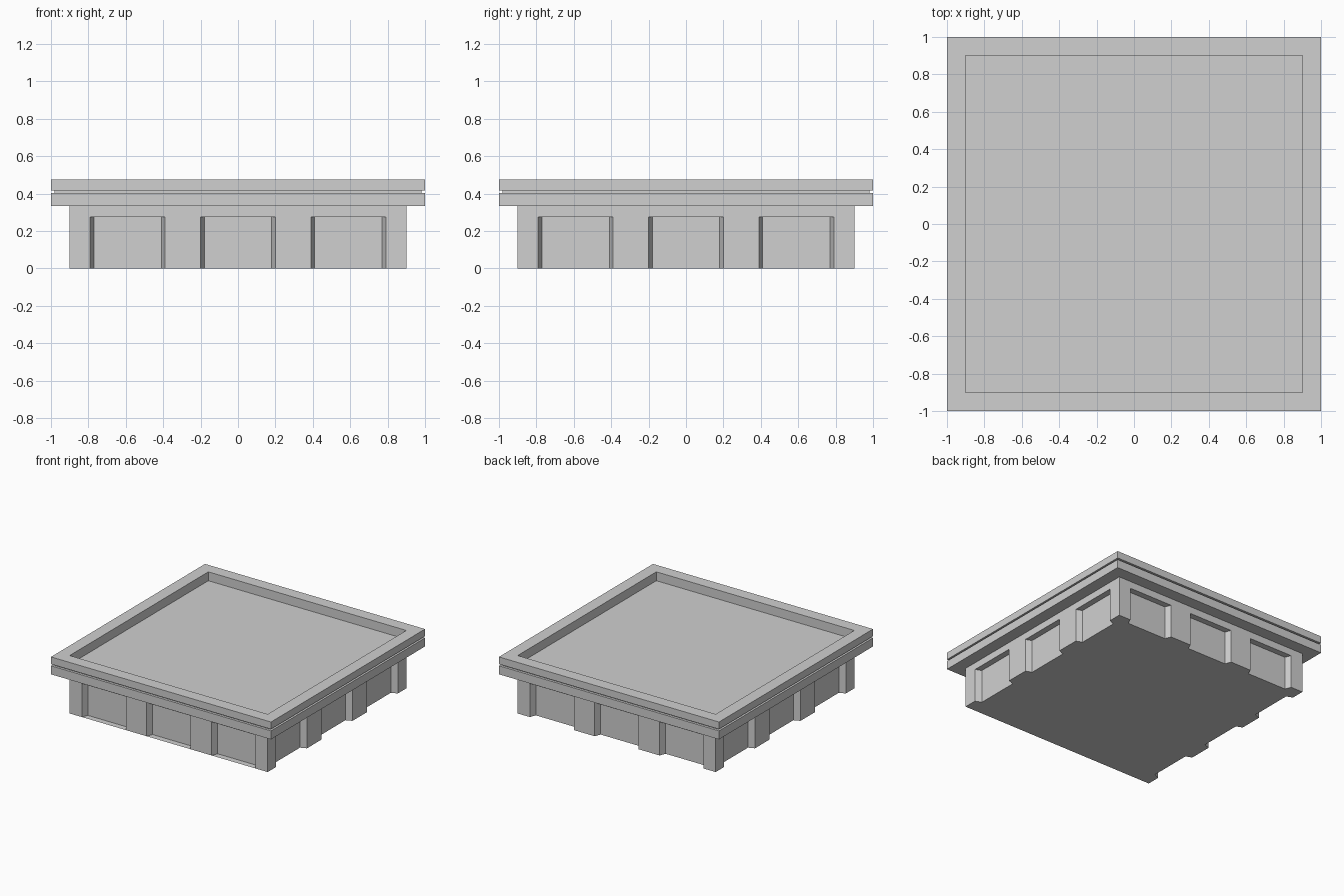
import bpy
import bmesh
from mathutils import Matrix, Vector

cube = bpy.data.objects.get("Cube")
if cube:
    bpy.data.objects.remove(cube, do_unlink=True)

HALF = 0.9            # half width of the plinth
NICHE_TOP = 0.275     # ceiling of the niches
DEPTH = 0.05          # how far the niches go in
CENTRES = (-0.59, 0.0, 0.59)

stone = bpy.data.materials.new("pale_grey_stone")
stone.use_nodes = True
colour = (0.63, 0.63, 0.63, 1)
stone.diffuse_color = colour
stone.node_tree.nodes["Principled BSDF"].inputs["Base Color"].default_value = colour


def finish(bm, name):
    mesh = bpy.data.meshes.new(name)
    bm.to_mesh(mesh)
    bm.free()
    mesh.materials.append(stone)
    obj = bpy.data.objects.new(name, mesh)
    bpy.context.collection.objects.link(obj)
    return obj


def ring(bm, points, z):
    return [bm.verts.new((p.x, p.y, z)) for p in points]


def bridge(bm, low, high):
    n = len(low)
    for i in range(n):
        j = (i + 1) % n
        bm.faces.new((low[i], low[j], high[j], high[i]))


# Plinth outline: one side with three splayed niches, turned to all four sides
side = [Vector((-HALF, -HALF, 0))]
for c in CENTRES:
    for dx, dy in ((-0.2, 0), (-0.18, DEPTH), (0.18, DEPTH), (0.2, 0)):
        side.append(Vector((c + dx, dy - HALF, 0)))
outline = []
for turn in ((1, 0), (0, 1), (-1, 0), (0, -1)):
    rot = Matrix(((turn[0], -turn[1], 0), (turn[1], turn[0], 0), (0, 0, 1)))
    outline += [rot @ p for p in side]

# Plinth body with niche ceilings
bm = bmesh.new()
low = ring(bm, outline, 0)
high = ring(bm, outline, NICHE_TOP)
bridge(bm, low, high)
bm.faces.new(low[::-1])
step = len(side)
for s in range(4):
    for k in range(len(CENTRES)):
        a = s * step + 1 + 4 * k
        bm.faces.new(high[a:a + 4])
        if s == 0:  # the front niches keep a thin floor
            bm.faces.new(low[a:a + 4])

# Plain band above the niches, tucked into the slab
outer = [i for i in range(len(outline)) if (i % step) % 4 in (0, 1)]
band_top = ring(bm, [outline[i] for i in outer], 0.35)
bridge(bm, [high[i] for i in outer], band_top)
bm.faces.new(band_top)
finish(bm, "plinth")

# Overhanging tray: square profile with a groove and a sunken top
profile = ((1, 0.333), (1, 0.403), (0.98, 0.403), (0.98, 0.417),
           (1, 0.417), (1, 0.476), (HALF, 0.476), (HALF, 0.403))
bm = bmesh.new()
corners = [Vector(c) for c in ((-1, -1), (1, -1), (1, 1), (-1, 1))]
rings = [ring(bm, [c * r for c in corners], z) for r, z in profile]
for lower, upper in zip(rings, rings[1:]):
    bridge(bm, lower, upper)
bm.faces.new(rings[0][::-1])
bm.faces.new(rings[-1])
finish(bm, "tray_top")
